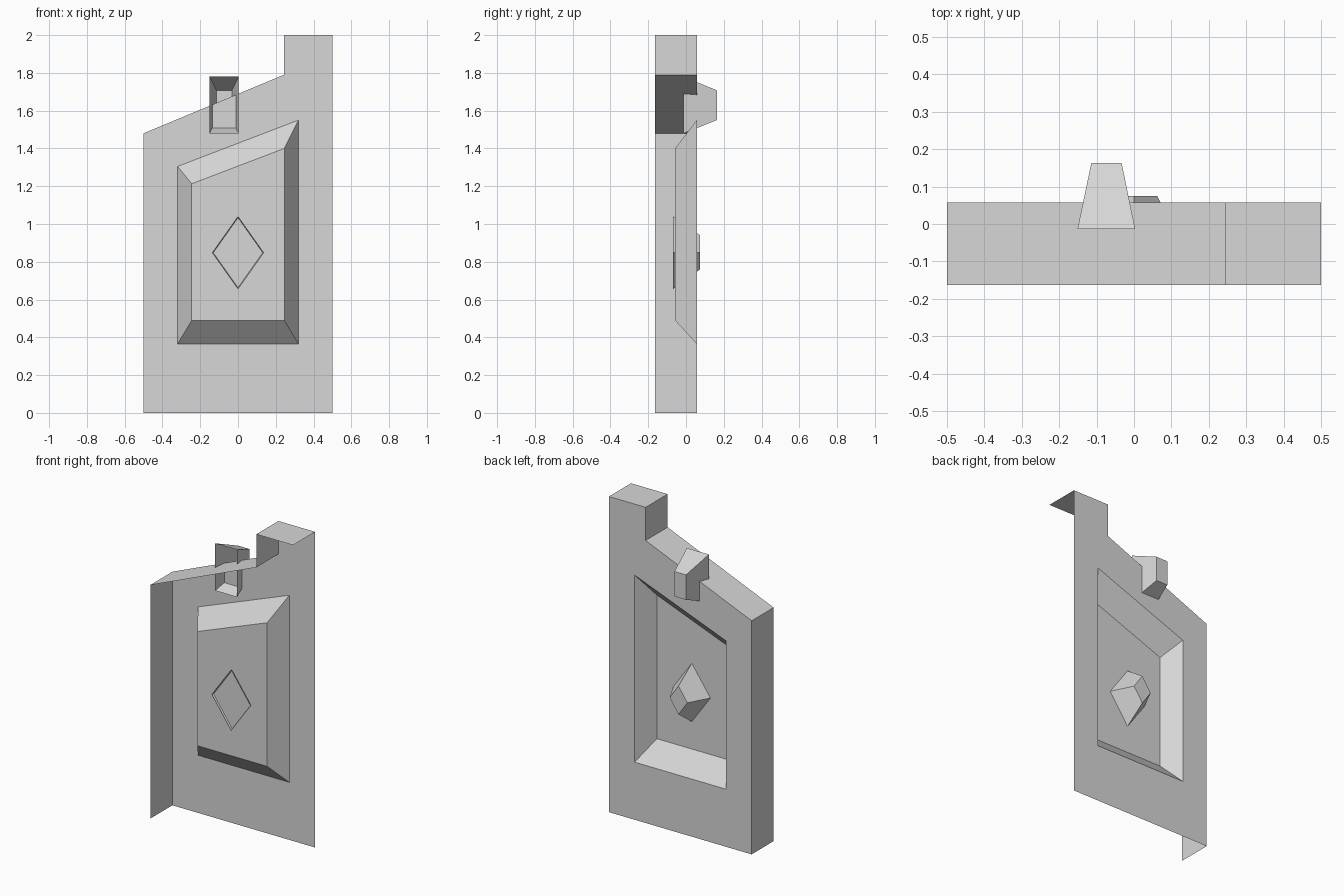
import bpy
import bmesh

cube = bpy.data.objects.get("Cube")
if cube:
    bpy.data.objects.remove(cube, do_unlink=True)

FRONT, BACK, FLOOR = -0.163, 0.057, -0.058

grey = bpy.data.materials.new("plain grey")
grey.use_nodes = True
colour = (0.68, 0.68, 0.68, 1)
grey.diffuse_color = colour
grey.node_tree.nodes["Principled BSDF"].inputs["Base Color"].default_value = colour


def loop(bm, outline, y):
    return [bm.verts.new((x, y, z)) for x, z in outline]


def bridge(bm, a, b, closed=True):
    for i in range(len(a) if closed else len(a) - 1):
        j = (i + 1) % len(a)
        bm.faces.new((a[i], a[j], b[j], b[i]))


def finish(bm, name):
    """Make normals consistent, with the flat back surface facing +y."""
    bmesh.ops.recalc_face_normals(bm, faces=bm.faces)
    flat = max(bm.faces, key=lambda f: abs(f.normal.y))
    if flat.normal.y < 0:
        bmesh.ops.reverse_faces(bm, faces=bm.faces)
    mesh = bpy.data.meshes.new(name)
    bm.to_mesh(mesh)
    bm.free()
    mesh.materials.append(grey)
    bpy.context.collection.objects.link(bpy.data.objects.new(name, mesh))


def tapered_shell(name, front, y_front, back, y_back, cap_front=False):
    """Tapered sleeve closed at one end only."""
    bm = bmesh.new()
    a, b = loop(bm, front, y_front), loop(bm, back, y_back)
    bridge(bm, a, b)
    bm.faces.new(a if cap_front else b)
    finish(bm, name)


def rectangle(x0, x1, z0, z1):
    return [(x0, z0), (x1, z0), (x1, z1), (x0, z1)]


def diamond(half_x, half_z, z):
    return [(0, z - half_z), (half_x, z), (0, z + half_z), (-half_x, z)]


# Wall slab: back sheet with an opening, open at front, base and left side
profile = [(0.5, 0), (0.5, 2), (0.243, 2), (0.243, 1.79), (-0.5, 1.48), (-0.5, 0)]
recess_rim = [(-0.32, 0.365), (0.32, 0.365), (0.32, 1.55), (-0.32, 1.305)]
recess_floor = [(-0.245, 0.49), (0.245, 0.49), (0.245, 1.40), (-0.245, 1.213)]

bm = bmesh.new()
outer, inner = loop(bm, profile, BACK), loop(bm, recess_rim, BACK)
edges = [bm.edges.new((ring[i - 1], ring[i]))
         for ring in (outer, inner) for i in range(len(ring))]
bmesh.ops.triangle_fill(bm, edges=edges, use_beauty=True, normal=(0, 1, 0))
bridge(bm, outer[1:], loop(bm, profile[1:], FRONT), closed=False)
finish(bm, "wall_slab")

# Sunken panel in the back sheet
tapered_shell("recessed_panel", recess_floor, FLOOR, recess_rim, BACK, cap_front=True)

# Faceted gem pushed through the panel
tapered_shell("diamond_stud", diamond(0.136, 0.192, 0.848), -0.068,
              diamond(0.062, 0.09, 0.85), 0.075)

# Tapered block on the sloping top edge
tapered_shell("tapered_block", rectangle(-0.151, 0.003, 1.48, 1.78), -0.013,
              rectangle(-0.114, -0.033, 1.55, 1.708), 0.163)
